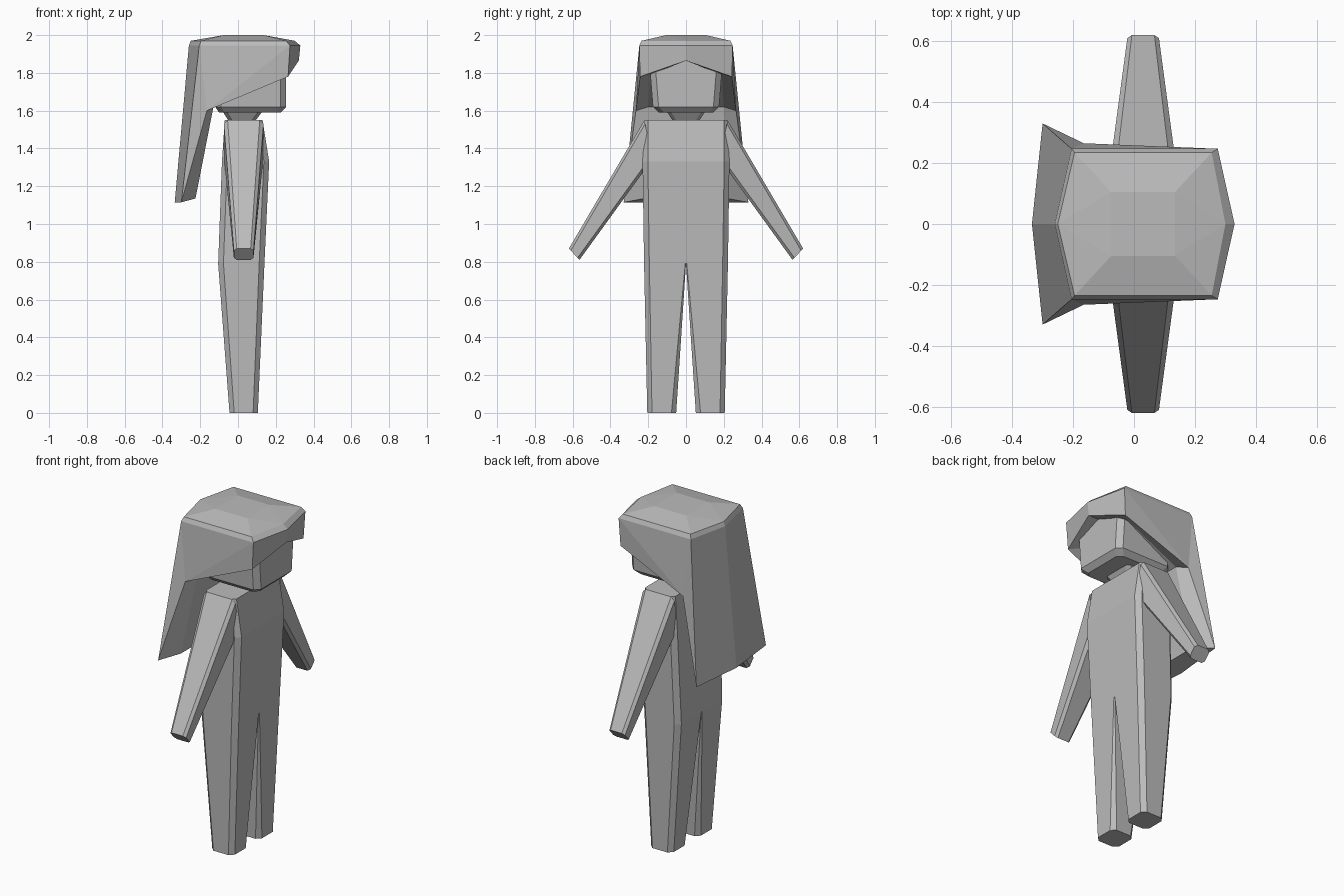
import bpy, bmesh
from mathutils import Vector as V

cube = bpy.data.objects.get("Cube")
if cube:
    bpy.data.objects.remove(cube)

grey = bpy.data.materials.new("plain_grey")
grey.use_nodes = True
grey.diffuse_color = (0.5, 0.5, 0.5, 1)
bsdf = next(n for n in grey.node_tree.nodes if n.type == 'BSDF_PRINCIPLED')
bsdf.inputs["Base Color"].default_value = (0.5, 0.5, 0.5, 1)
bsdf.inputs["Roughness"].default_value = 0.8


def finish(name, bm):
    bmesh.ops.recalc_face_normals(bm, faces=bm.faces)
    mesh = bpy.data.meshes.new(name)
    bm.to_mesh(mesh)
    bm.free()
    mesh.materials.append(grey)
    obj = bpy.data.objects.new(name, mesh)
    bpy.context.collection.objects.link(obj)
    return obj


def ring(centre, u, v, cut=0.02, cut_low=None):
    """Rectangle with chamfered corners; cut_low is used on the -v side."""
    c, u, v = V(centre), V(u), V(v)
    low = cut if cut_low is None else cut_low
    pts = []
    for a, b in ((1, 1), (-1, 1), (-1, -1), (1, -1)):
        k = cut if b > 0 else low
        ku, kv = 1 - k / u.length, 1 - k / v.length
        pair = [c + u * a + v * b * kv, c + u * a * ku + v * b]
        pts += pair if a * b > 0 else pair[::-1]
    return pts


def level(z, x0, x1, y0, y1, cut=0.02, cut_low=None):
    return ring(((x0 + x1) / 2, (y0 + y1) / 2, z), ((x1 - x0) / 2, 0, 0),
                (0, (y1 - y0) / 2, 0), cut, cut_low)


def loft(name, rings, flip=1):
    bm = bmesh.new()
    loops = [[bm.verts.new((p.x, p.y * flip, p.z)) for p in r] for r in rings]
    for a, b in zip(loops, loops[1:]):
        for i in range(len(a)):
            j = (i + 1) % len(a)
            bm.faces.new((a[i], a[j], b[j], b[i]))
    bm.faces.new(loops[0])
    bm.faces.new(loops[-1])
    return finish(name, bm)


# Torso, neck and head
loft("torso", [level(1.55, -0.07, 0.13, -0.22, 0.22),
               level(1.33, -0.085, 0.165, -0.23, 0.23, 0.028),
               level(0.79, -0.105, 0.14, -0.222, 0.222, 0.028)])
loft("neck", [level(1.53, -0.04, 0.08, -0.06, 0.06),
              level(1.61, -0.09, 0.14, -0.11, 0.11)])
loft("head", [level(1.59, -0.1, 0.225, -0.145, 0.145, 0.03),
              level(1.62, -0.12, 0.255, -0.175, 0.175, 0.03),
              level(1.87, -0.12, 0.255, -0.195, 0.195, 0.03)])

# Legs and arms, one per side
for side, s in (("left", -1), ("right", 1)):
    loft(side + "_leg", [level(0.79, -0.105, 0.14, 0, 0.222, 0.028, 0.004),
                         level(0, -0.045, 0.105, 0.052, 0.205, 0.025)], s)
    loft(side + "_arm", [ring((0.03, 0.2, 1.445), (0.105, 0, 0), (0, 0.02, 0.105)),
                         ring((0.03, 0.592, 0.84), (0.052, 0, 0), (0, 0.028, 0.03), 0.015)], s)

# Hair: named half-profile points, mirrored across y
P = {
    "crown_f": (0.135, 0.105, 2), "crown_b": (-0.075, 0.105, 2),
    "rim_f": (0.255, 0.235, 1.97), "rim_b": (-0.195, 0.235, 1.97),
    "rim_tip": (0.3, 0, 1.97), "rim_back": (-0.25, 0, 1.97),
    "edge_f": (0.275, 0.247, 1.945), "edge_b": (-0.205, 0.247, 1.945),
    "edge_tip": (0.33, 0, 1.945), "edge_back": (-0.26, 0, 1.945),
    "brim_tip": (0.322, 0, 1.865), "brim_f": (0.265, 0.243, 1.78),
    "side": (-0.165, 0.265, 1.6),
    "hem": (-0.3, 0.33, 1.115), "hem_back": (-0.335, 0, 1.115),
    "in_tip": (0.25, 0, 1.865), "in_f": (0.2, 0.19, 1.79),
    "in_side": (-0.13, 0.2, 1.62), "in_hem": (-0.225, 0.22, 1.135),
}
bm = bmesh.new()
right = {k: bm.verts.new(p) for k, p in P.items()}
left = {k: bm.verts.new((p[0], -p[1], p[2])) if p[1] else right[k] for k, p in P.items()}
half = ["crown_f crown_b rim_b rim_f", "crown_f rim_f rim_tip", "crown_b rim_back rim_b",
        "rim_f rim_b edge_b edge_f", "rim_tip rim_f edge_f edge_tip",
        "rim_b rim_back edge_back edge_b", "edge_tip edge_f brim_f brim_tip",
        "edge_f edge_b side", "edge_f side brim_f", "edge_b hem side",
        "edge_b edge_back hem_back hem",
        "brim_tip brim_f in_f in_tip", "brim_f side in_side in_f", "side hem in_hem in_side"]
for text in half:
    for d in (right, left):
        bm.faces.new([d[k] for k in text.split()])
# Faces that span both sides
for text in ("crown_f crown_b", "in_f in_side", "in_side in_hem"):
    a, b = text.split()
    bm.faces.new((right[a], right[b], left[b], left[a]))
bm.faces.new((right["crown_f"], right["rim_tip"], left["crown_f"]))
bm.faces.new((right["crown_b"], right["rim_back"], left["crown_b"]))
bm.faces.new((right["in_f"], right["in_tip"], left["in_f"]))
bm.faces.new((right["in_hem"], right["hem"], right["hem_back"], left["hem"], left["in_hem"]))
finish("hair", bm)
